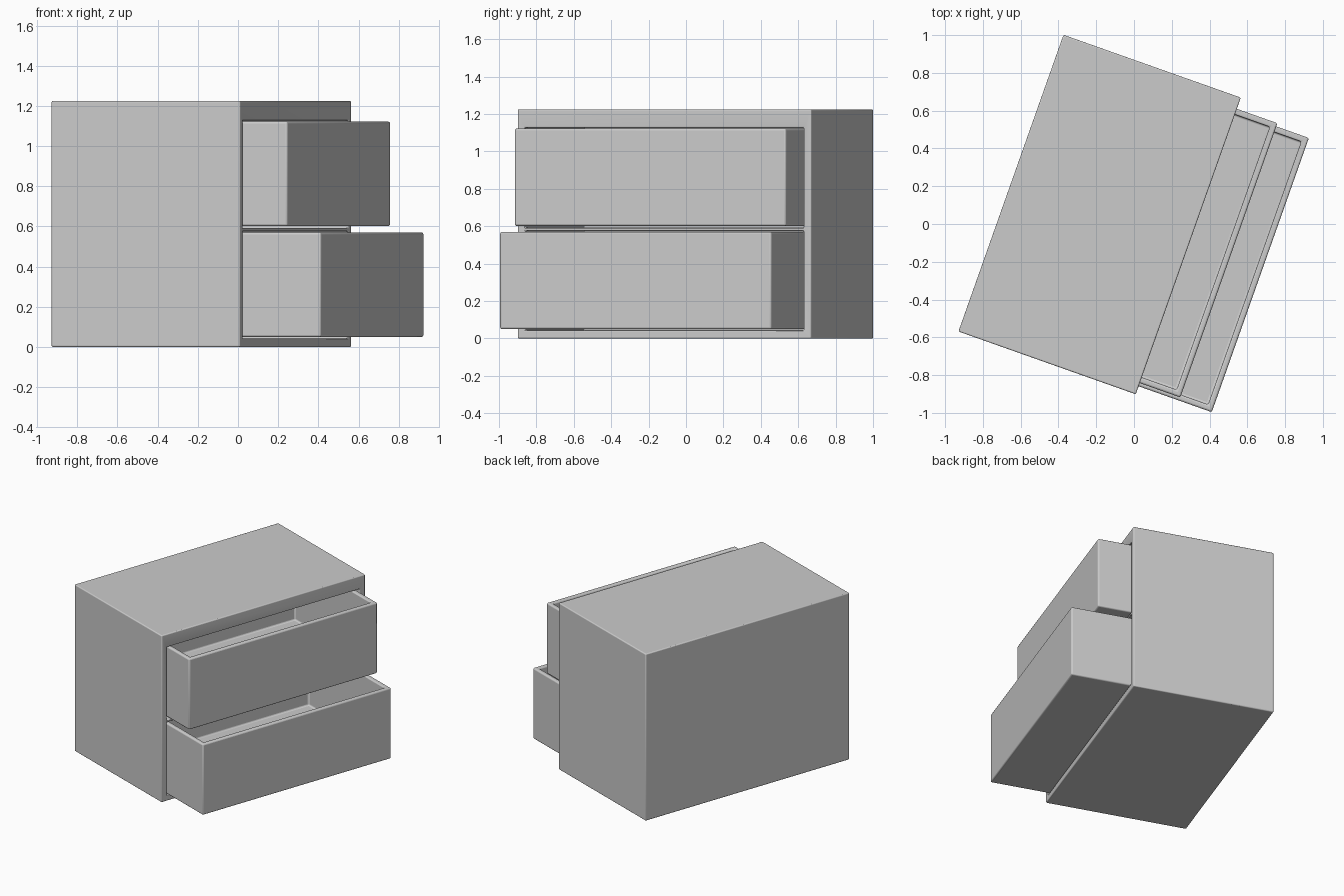
import bpy, bmesh, math
from mathutils import Matrix, Vector

if "Cube" in bpy.data.objects:
    bpy.data.objects.remove(bpy.data.objects["Cube"])

# Local frame: x = drawer pull direction, y = cabinet width; whole piece is turned about z
PLACE = Matrix.Translation((-0.182, 0.05, 0)) @ Matrix.Rotation(math.radians(-19.5), 4, 'Z')


def add_box(bm, lo, hi):
    lo, hi = Vector(lo), Vector(hi)
    mat = Matrix.Translation((lo + hi) / 2) @ Matrix.Diagonal((*(hi - lo), 1))
    bmesh.ops.create_cube(bm, size=1, matrix=mat)


def make_object(name, bm):
    bmesh.ops.recalc_face_normals(bm, faces=bm.faces[:])
    mesh = bpy.data.meshes.new(name)
    bm.to_mesh(mesh)
    bm.free()
    ob = bpy.data.objects.new(name, mesh)
    ob.matrix_world = PLACE
    bpy.context.collection.objects.link(ob)
    return ob


def round_edges(ob, width):
    bev = ob.modifiers.new("soft_edges", 'BEVEL')
    bev.width = width
    bev.segments = 3
    bev.limit_method = 'ANGLE'
    bpy.context.view_layer.objects.active = ob
    ob.select_set(True)
    bpy.ops.object.shade_smooth_by_angle(angle=math.radians(35))
    ob.select_set(False)


# Cabinet shell with two drawer bays
bm = bmesh.new()
add_box(bm, (-0.498, -0.833, 0), (0.498, 0.833, 1.225))
cabinet = make_object("cabinet", bm)

bm = bmesh.new()
for z0, z1 in ((0.043, 0.576), (0.592, 1.128)):
    add_box(bm, (-0.45, -0.789, z0), (0.6, 0.789, z1))
bays = make_object("bay_cutter", bm)
bays.hide_render = True
bays.hide_set(True)

cut = cabinet.modifiers.new("bays", 'BOOLEAN')
cut.operation = 'DIFFERENCE'
cut.solver = 'EXACT'
cut.object = bays
round_edges(cabinet, 0.007)


# Open-topped drawers
def drawer(name, front, mid, half, z0, z1, length=0.93, wall=0.045, floor=0.06):
    bm = bmesh.new()
    add_box(bm, (front - length, mid - half, z0), (front, mid + half, z1))
    bm.normal_update()
    top = max(bm.faces, key=lambda f: f.calc_center_median().z)
    bmesh.ops.inset_region(bm, faces=[top], thickness=wall)
    ext = bmesh.ops.extrude_face_region(bm, geom=[top])
    verts = [g for g in ext["geom"] if isinstance(g, bmesh.types.BMVert)]
    bmesh.ops.translate(bm, verts=verts, vec=(0, 0, z0 + floor - z1))
    if top.is_valid:
        bmesh.ops.delete(bm, geom=[top], context='FACES_ONLY')
    round_edges(make_object(name, bm), 0.01)


drawer("lower_drawer", 0.909, -0.018, 0.77, 0.05, 0.57)
drawer("upper_drawer", 0.726, 0.0, 0.77, 0.602, 1.122)
